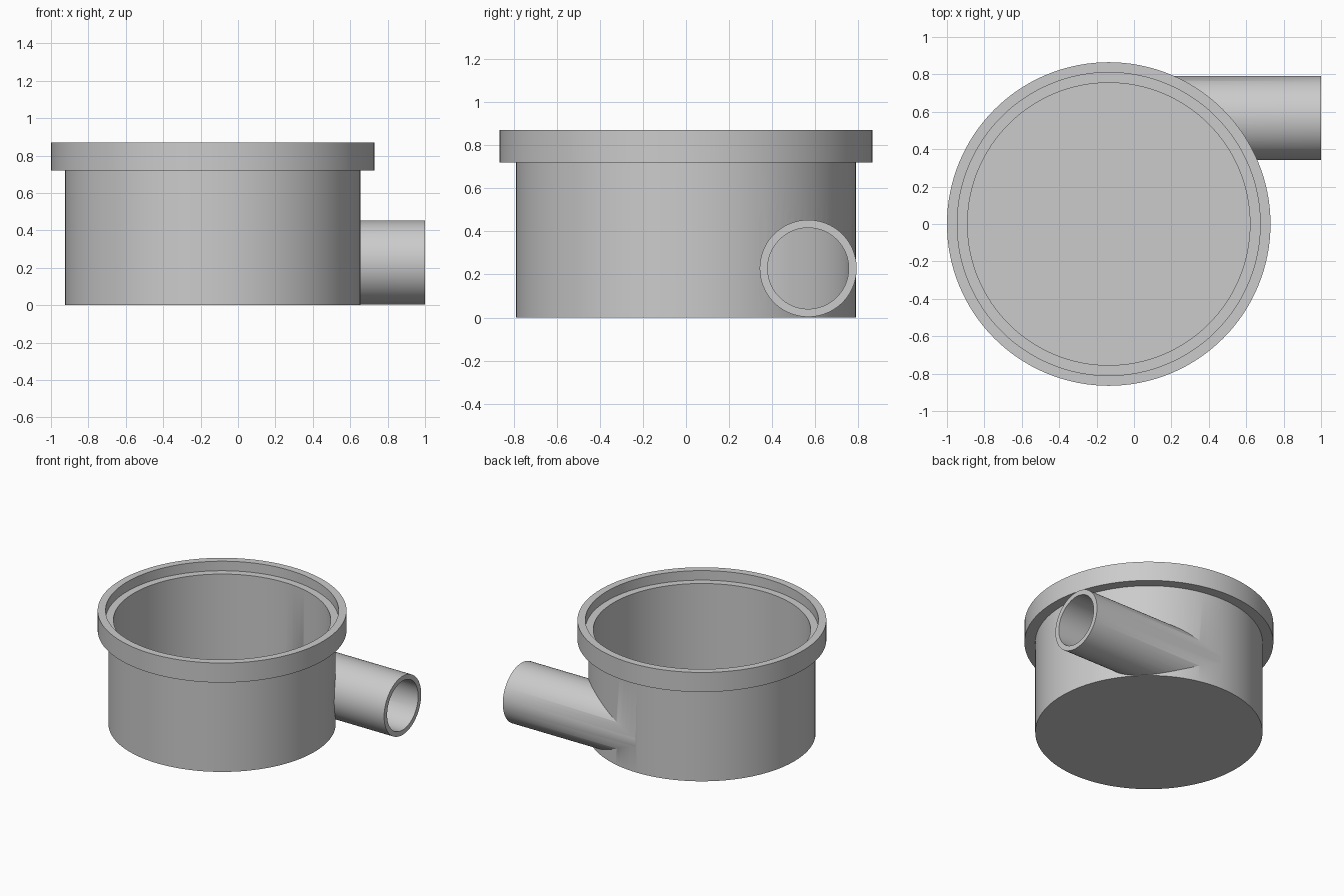
import bpy, bmesh, math
from mathutils import Matrix, Vector

cube = bpy.data.objects.get("Cube")
if cube:
    bpy.data.objects.remove(cube, do_unlink=True)

grey = bpy.data.materials.new("plain grey")
grey.use_nodes = True
grey.diffuse_color = (0.6, 0.6, 0.6, 1)
grey.node_tree.nodes["Principled BSDF"].inputs["Base Color"].default_value = grey.diffuse_color

CUP_X = -0.135           # axis of the cup
PIPE_Y, PIPE_Z = 0.567, 0.228


def add_object(name, bm):
    bmesh.ops.recalc_face_normals(bm, faces=bm.faces)
    mesh = bpy.data.meshes.new(name)
    bm.to_mesh(mesh)
    bm.free()
    mesh.materials.append(grey)
    obj = bpy.data.objects.new(name, mesh)
    bpy.context.collection.objects.link(obj)
    return obj


def turned(name, profile, steps=128):
    """Solid of revolution about the cup axis from (radius, height) points."""
    bm = bmesh.new()
    verts = [bm.verts.new((r, 0, z)) for r, z in profile]
    edges = [bm.edges.new(pair) for pair in zip(verts, verts[1:])]
    bmesh.ops.spin(bm, geom=verts + edges, cent=(0, 0, 0), axis=(0, 0, 1),
                   angle=math.tau, steps=steps)
    bmesh.ops.remove_doubles(bm, verts=bm.verts, dist=1e-5)
    bmesh.ops.holes_fill(bm, edges=[e for e in bm.edges if e.is_boundary])
    bmesh.ops.translate(bm, verts=bm.verts, vec=(CUP_X, 0, 0))
    return add_object(name, bm)


def rod(name, radius, x0, x1):
    """Solid cylinder along x on the pipe axis."""
    bm = bmesh.new()
    place = Matrix.Translation(Vector(((x0 + x1) / 2, PIPE_Y, PIPE_Z)))
    bmesh.ops.create_cone(bm, cap_ends=True, segments=96, radius1=radius, radius2=radius,
                          depth=x1 - x0, matrix=place @ Matrix.Rotation(math.pi / 2, 4, 'Y'))
    return add_object(name, bm)


def combine(target, tool, operation):
    """Apply a boolean and discard the tool."""
    tool.hide_render = True
    mod = target.modifiers.new(operation.lower(), 'BOOLEAN')
    mod.operation, mod.solver, mod.object = operation, 'EXACT', tool
    bpy.context.view_layer.objects.active = target
    bpy.ops.object.modifier_apply(modifier=mod.name)
    bpy.data.objects.remove(tool, do_unlink=True)


# Cup with a wide collar, joined by a tangential side pipe
cup = turned("cup_with_side_pipe", [(0.79, 0), (0.79, 0.72), (0.865, 0.72), (0.865, 0.87)])
combine(cup, rod("side_pipe", 0.225, CUP_X + 0.01, 1.0), 'UNION')

# Stepped cavity, then the bore opening into it
cavity = turned("cavity", [(0.755, 0.037), (0.755, 0.797), (0.81, 0.797), (0.81, 1.0)])
combine(cup, cavity, 'DIFFERENCE')
combine(cup, rod("pipe_bore", 0.188, CUP_X + 0.01, 1.1), 'DIFFERENCE')

# Smooth walls with crisp rims
bpy.ops.object.select_all(action='DESELECT')
cup.select_set(True)
bpy.context.view_layer.objects.active = cup
bpy.ops.object.shade_smooth_by_angle(angle=math.radians(30))
